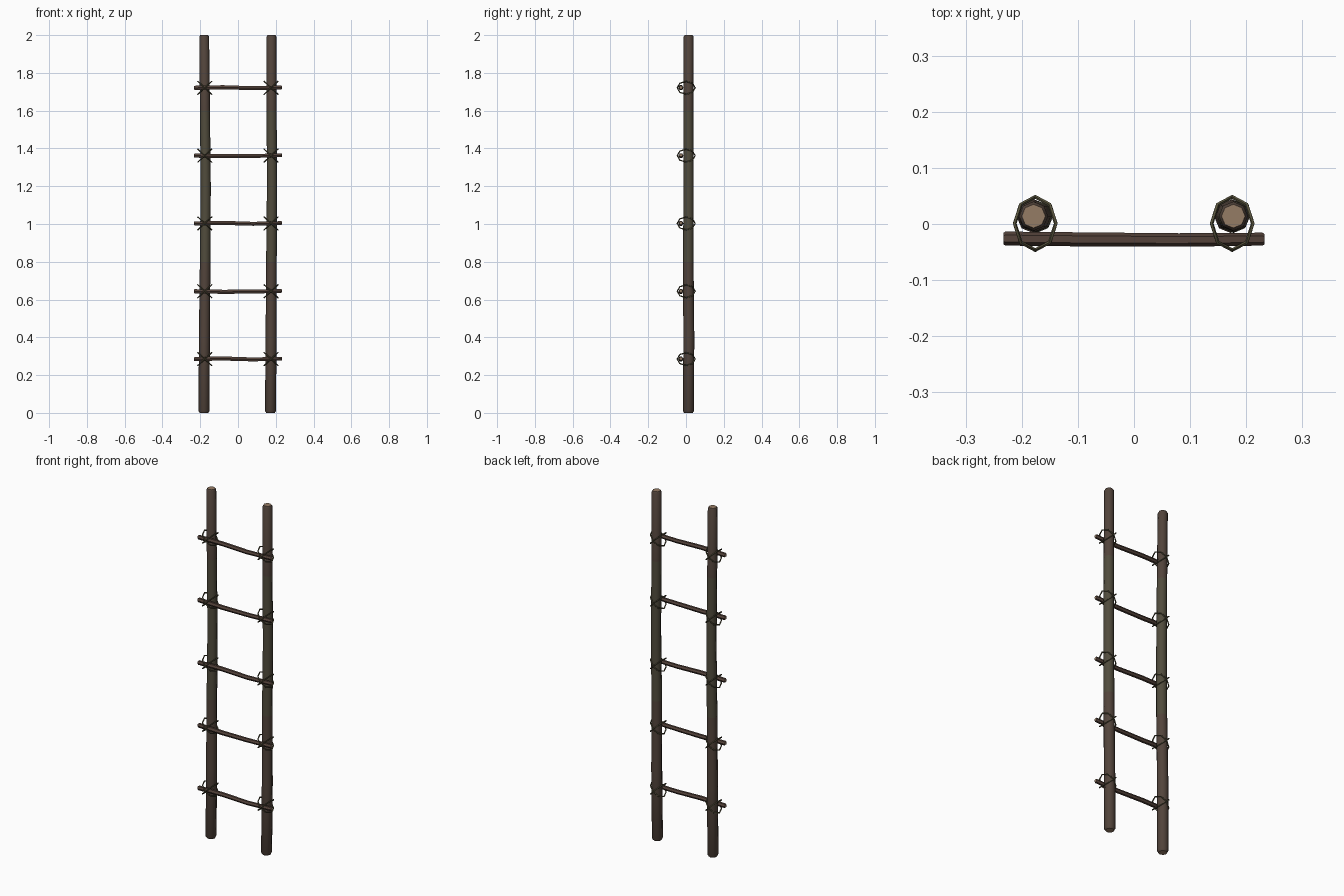
import bpy, bmesh, math
from mathutils import Vector

if "Cube" in bpy.data.objects:
    bpy.data.objects.remove(bpy.data.objects["Cube"])


def material(name, rgb):
    m = bpy.data.materials.new(name)
    m.diffuse_color = (*rgb, 1)
    m.use_nodes = True
    m.node_tree.nodes["Principled BSDF"].inputs["Base Color"].default_value = m.diffuse_color
    return m


BARK = material("bark", (0.085, 0.058, 0.044))
MOSS = material("mossy_bark", (0.082, 0.072, 0.046))
CUT = material("cut_wood", (0.30, 0.20, 0.13))
ROPE = material("rope", (0.10, 0.09, 0.048))
RUNG = material("rung_wood", (0.09, 0.056, 0.043))


def smooth(obj, degrees):
    bpy.ops.object.select_all(action='DESELECT')
    obj.select_set(True)
    bpy.context.view_layer.objects.active = obj
    bpy.ops.object.shade_smooth_by_angle(angle=math.radians(degrees))


def pole(name, path, u, v, sides, mats, moss=None):
    """Skin a path of (centre, radius) with rings spanned by u and v."""
    bm = bmesh.new()
    rings = []
    for c, r in path:
        angles = [2 * math.pi * i / sides for i in range(sides)]
        rings.append([bm.verts.new(Vector(c) + r * (math.cos(a) * u + math.sin(a) * v))
                      for a in angles])
    for a, b in zip(rings, rings[1:]):
        for i in range(sides):
            j = (i + 1) % sides
            f = bm.faces.new((a[i], a[j], b[j], b[i]))
            if moss and moss[0] < f.calc_center_median().z < moss[1]:
                f.material_index = 2
    for cap in (rings[0][::-1], rings[-1]):
        bm.faces.new(cap).material_index = 1
    bmesh.ops.recalc_face_normals(bm, faces=bm.faces)
    me = bpy.data.meshes.new(name)
    bm.to_mesh(me)
    bm.free()
    obj = bpy.data.objects.new(name, me)
    bpy.context.collection.objects.link(obj)
    for m in mats:
        me.materials.append(m)
    smooth(obj, 50)


X, Y, Z = Vector((1, 0, 0)), Vector((0, 1, 0)), Vector((0, 0, 1))

# upright rails: slightly crooked, tapering upward, chamfered ends
rails = {"left_rail": (-0.180, -0.178, -0.174, -0.171, -0.175, -0.179),
         "right_rail": (0.172, 0.175, 0.177, 0.180, 0.178, 0.177)}
heights = (0.01, 0.40, 0.80, 1.20, 1.60, 1.992)
depths = (0.013, 0.015, 0.012, 0.014, 0.013, 0.014)
radii = (0.029, 0.029, 0.028, 0.027, 0.0265, 0.026)
for name, xs in rails.items():
    path = [((x, y, z), r) for x, y, z, r in zip(xs, depths, heights, radii)]
    path = [((xs[0], depths[0], 0), 0.023)] + path + [((xs[-1], depths[-1], 2), 0.021)]
    pole(name, path, X, Y, 8, (BARK, CUT, MOSS), moss=(0.85, 1.45))

# rungs tied across the front, gently bowed, with lashings at both rails
for n in range(5):
    z = 0.285 + 0.359 * n
    bow = 0.003 * (-1) ** n
    path = [((-0.233, -0.026, z), 0.010), ((-0.229, -0.026, z), 0.0125),
            ((-0.08, -0.0275, z + bow), 0.0125), ((0.08, -0.0285, z - 0.002), 0.012),
            ((0.229, -0.027, z + 0.002), 0.0115), ((0.233, -0.027, z + 0.002), 0.009)]
    pole(f"rung_{n + 1}", path, Y, Z, 6, (RUNG, CUT))
    for side, x in (("left", -0.176), ("right", 0.175)):
        for k, sign in enumerate((1, -1)):
            bpy.ops.mesh.primitive_torus_add(
                major_segments=8, minor_segments=5, major_radius=0.0475, minor_radius=0.0035,
                location=(x, 0.001, z), rotation=(0, sign * math.radians(43), 0))
            ring = bpy.context.object
            ring.name = f"{side}_lashing_{n + 1}_{k + 1}"
            ring.data.materials.append(ROPE)
            # stretch along the diagonal a little
            ring.scale = (1.06, 1, 1)
            smooth(ring, 40)
